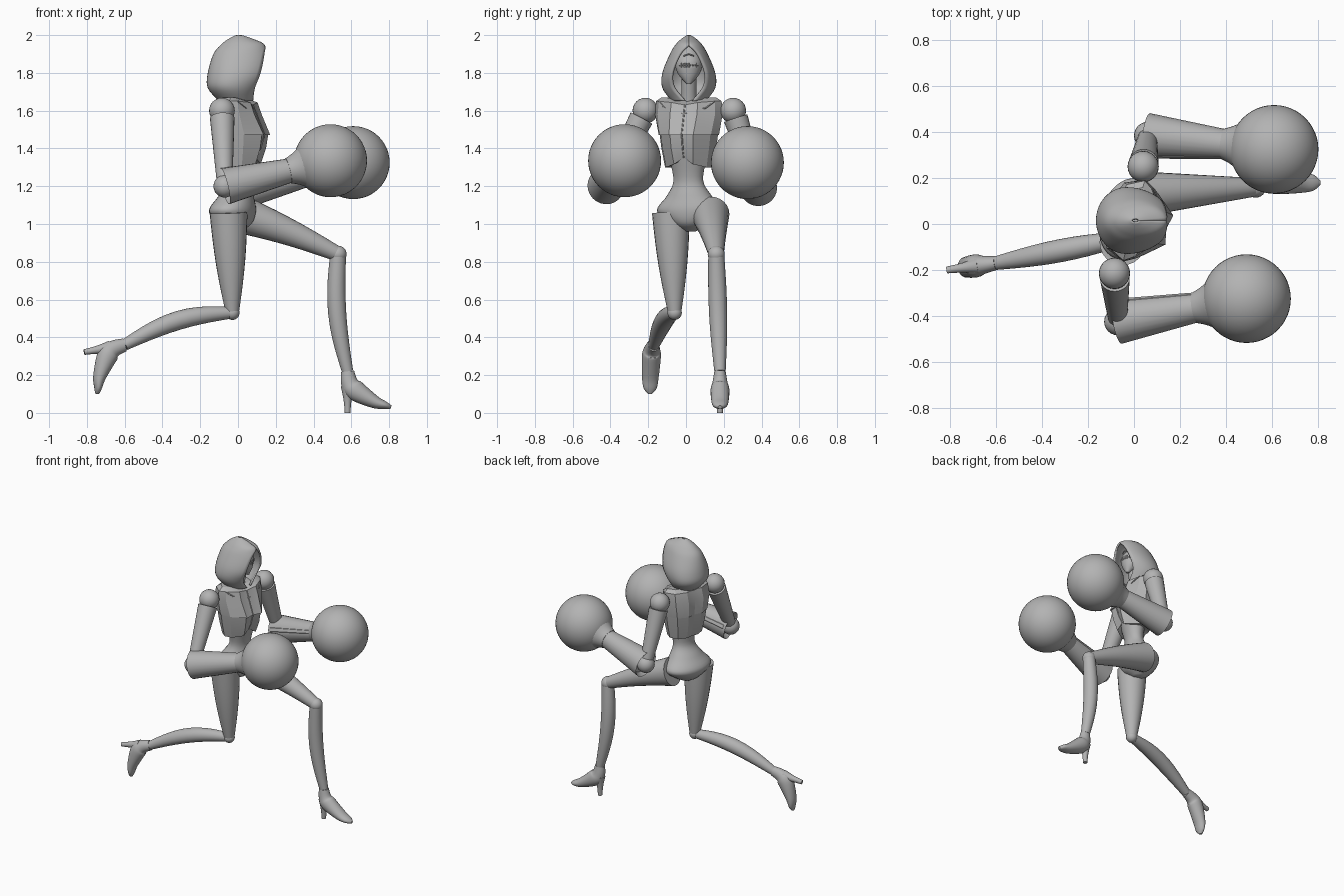
import bpy, bmesh
from math import sin, cos, asin, pi, tau, radians
from mathutils import Vector, Matrix

if "Cube" in bpy.data.objects:
    bpy.data.objects.remove(bpy.data.objects["Cube"])

# Single grey material
GREY = (0.45, 0.45, 0.45, 1)
grey = bpy.data.materials.new("plain_grey")
grey.use_nodes = True
grey.diffuse_color = GREY
grey.node_tree.nodes["Principled BSDF"].inputs["Base Color"].default_value = GREY


def finish(name, bm, angle):
    """Turn a bmesh into a named, shaded object."""
    mesh = bpy.data.meshes.new(name)
    bm.to_mesh(mesh)
    bm.free()
    mesh.materials.append(grey)
    obj = bpy.data.objects.new(name, mesh)
    bpy.context.collection.objects.link(obj)
    bpy.ops.object.select_all(action="DESELECT")
    obj.select_set(True)
    bpy.context.view_layer.objects.active = obj
    bpy.ops.object.shade_smooth_by_angle(angle=radians(angle))
    return obj


def skin(name, rings, angle=40, closed=True, hollow=False):
    """Bridge equal loops of points; closed loops get end caps."""
    bm = bmesh.new()
    loops = [[bm.verts.new(p) for p in ring] for ring in rings]
    count = len(loops[0])
    for low, high in zip(loops, loops[1:]):
        for i in range(count if closed else count - 1):
            j = (i + 1) % count
            bm.faces.new((low[i], low[j], high[j], high[i]))
    caps = [bm.faces.new(loops[k]) for k in (0, -1)] if closed else []
    bmesh.ops.recalc_face_normals(bm, faces=bm.faces)
    if hollow:
        bmesh.ops.inset_individual(bm, faces=caps[:1], thickness=0.02, depth=-0.03)
    return finish(name, bm, angle)


def spline(rows, steps=5):
    """Refine rows of numbers with a smooth curve through them."""
    rows = [Vector(row) for row in rows]
    padded = rows[:1] + rows + rows[-1:]
    out = []
    for a, b, c, d in zip(padded, padded[1:], padded[2:], padded[3:]):
        for k in range(steps):
            t = k / steps
            out.append(b + t / 2 * (c - a + t * (2 * a - 5 * b + 4 * c - d + t * (3 * b - a - 3 * c + d))))
    return out + rows[-1:]


def tube(name, rows, side="Y", sides=24, matrix=Matrix(), **options):
    """Oval tube along rows of x, y, z, radius to the side, radius across."""
    side = Vector([axis == side for axis in "XYZ"])
    points = [Vector(row[:3]) for row in rows]
    rings = []
    for i, (point, row) in enumerate(zip(points, rows)):
        along = (points[min(i + 1, len(points) - 1)] - points[max(i - 1, 0)]).normalized()
        u = (side - along * along.dot(side)).normalized()
        v = along.cross(u)
        rings.append([matrix @ (point + u * row[3] * cos(a) + v * row[4] * sin(a))
                      for a in (tau * k / sides for k in range(sides))])
    return skin(name, rings, **options)


def limb(name, start, end, first, last, bulge=0, bow=(0, 0, 0), steps=10, **options):
    """Tapered limb with a swelling and a bow at its middle."""
    rows = []
    for k in range(steps + 1):
        t = k / steps
        swell = sin(pi * t)
        radius = first + (last - first) * t + bulge * swell
        rows.append((*(start.lerp(end, t) + Vector(bow) * swell), radius, radius))
    return tube(name, rows, **options)


def rod(name, points, radius=0.004, side="Y"):
    return tube(name, [(*p, radius, radius) for p in points], side, sides=6)


def stack(name, rows, matrix, sides=32):
    """Upright body from rows of height, forward shift, half width, half depth."""
    angles = [tau * k / sides for k in range(sides)]
    return skin(name, [[matrix @ Vector((shift + deep * cos(a), wide * sin(a), z)) for a in angles]
                       for z, shift, wide, deep in spline(rows)])


def ball(name, centre, radius, segments=24):
    bm = bmesh.new()
    bmesh.ops.create_uvsphere(bm, u_segments=segments, v_segments=segments // 2, radius=radius,
                              matrix=Matrix.Translation(centre))
    return finish(name, bm, 60)


CENTRE = Matrix.Translation((0, 0.015, 0))
TWIST = CENTRE @ Matrix.Rotation(radians(-15), 4, "Z")


# Hood: rings left open at the face
def hood_ring(z, wide, back, front, gap, count=32):
    end = pi - asin(max(gap, 0) / wide)
    middle = (back + front) / 2
    reach = (front - middle) / -cos(end)
    ring = []
    for k in range(count + 1):
        a = end * (2 * k / count - 1)
        depth = middle - back if cos(a) > 0 else reach
        ring.append(CENTRE @ Vector((middle - depth * cos(a), wide * sin(a), z)))
    return ring


hood_rows = [(1.65, 0.09, -0.1, 0.08, 0.02), (1.72, 0.14, -0.16, 0.09, 0.08),
             (1.8, 0.14, -0.16, 0.12, 0.09), (1.9, 0.1, -0.13, 0.14, 0.05),
             (1.95, 0.07, -0.09, 0.14, 0), (1.98, 0.04, -0.05, 0.08, 0), (2, 0.01, -0.01, 0.02, 0)]
hood = skin("hood", [hood_ring(*row) for row in spline(hood_rows)], closed=False)
lining = hood.modifiers.new("lining", "SOLIDIFY")
lining.thickness = 0.012
lining.offset = -1

# Head, neck and stitched mask
stack("head", [(1.74, 0.07, 0.01, 0.01), (1.8, 0.04, 0.06, 0.06),
               (1.87, 0.02, 0.07, 0.08), (1.95, 0.01, 0.02, 0.02)], CENTRE)
stack("neck", [(1.62, -0.02, 0.05, 0.05), (1.68, 0, 0.04, 0.04), (1.78, 0.02, 0.04, 0.04)], CENTRE)
mask = [CENTRE @ Vector((0.025 + 0.08 * cos(a), 0.07 * sin(a), 1.84))
        for a in (k / 5 for k in range(-4, 5))]
rod("mask_seam", mask, side="Z")
rod("brow_ridge", [p + Vector((-0.01, 0, 0.06 - abs(k - 4) / 200)) for k, p in enumerate(mask)][2:7],
    side="Z")
for p in mask[1:-1]:
    rod("mask_stitch", [p + Vector((0, 0, h)) for h in (-0.012, 0.012)])

# Chest: angular armour mirrored about its centre line
def chest_ring(z, wide, front, back, arch=0):
    half = [(front, 0, arch), (front * 1.1, wide * 0.4, arch / 3), (front / 2, wide * 0.85, 0),
            (0, wide, 0), (back * 0.7, wide * 0.8, 0), (back, wide * 0.35, 0), (back * 0.9, 0, 0)]
    full = half + [(x, -y, h) for x, y, h in half[-2:0:-1]]
    return [TWIST @ Vector((x, y, z + h)) for x, y, h in full]


chest = [chest_ring(1.67, 0.15, 0.03, -0.07, -0.02), chest_ring(1.65, 0.18, 0.08, -0.1, -0.02),
         chest_ring(1.58, 0.185, 0.1, -0.12), chest_ring(1.47, 0.165, 0.145, -0.115)]
ribs = [chest_ring(1.475, 0.16, 0.135, -0.11), chest_ring(1.4, 0.15, 0.125, -0.1),
        chest_ring(1.3, 0.13, 0.1, -0.08, 0.05), chest_ring(1.31, 0.09, 0.08, -0.06, 0.05)]
skin("upper_chest", chest, angle=20)
skin("rib_plate", ribs, angle=20)
rod("chest_seam", [ring[0] for ring in chest[1:] + ribs[1:3]])
for k in (1, -1):
    rod("collar_seam", [chest[2][0], chest[2][k].lerp(chest[1][2 * k], 0.5), chest[1][2 * k]])

# Waist flowing into the pelvis
stack("waist_and_pelvis", [(1.35, 0.02, 0.1, 0.08), (1.23, 0.01, 0.08, 0.06), (1.15, -0.01, 0.12, 0.09),
                           (1.07, -0.03, 0.18, 0.12), (1, -0.02, 0.1, 0.09),
                           (0.96, -0.02, 0.03, 0.03)], TWIST)

# Arms: shoulder ball, upper arm, flared sleeve and round glove
arms = {"right": ((-0.085, -0.215, 1.6), (-0.07, -0.425, 1.2), (0.49, -0.325, 1.335)),
        "left": ((0.04, 0.25, 1.6), (0.06, 0.385, 1.19), (0.61, 0.325, 1.325))}
for label, joints in arms.items():
    shoulder, elbow, fist = map(Vector, joints)
    ball(label + "_shoulder", shoulder, 0.068)
    limb(label + "_upper_arm", shoulder.lerp(elbow, 0.1), elbow, 0.065, 0.04, side="X")
    ball(label + "_elbow", elbow, 0.06)
    wrist = elbow.lerp(fist, 0.6)
    limb(label + "_sleeve", elbow, wrist, 0.098, 0.065, steps=1, hollow=True)
    inward = Vector((0, -0.07 if label == "left" else 0.07, 0.02))
    limb(label + "_sleeve_strip", elbow + inward, wrist + inward * 0.6, 0.03, 0.025, steps=1, sides=8)
    limb(label + "_glove_cuff", wrist, elbow.lerp(fist, 0.8), 0.068, 0.14, bulge=-0.01)
    ball(label + "_glove", fist, 0.193, 48)

# Forward leg
hip, knee, left_ankle = map(Vector, ((0.02, 0.13, 1.05), (0.53, 0.16, 0.84), (0.58, 0.18, 0.22)))
limb("left_thigh", hip, knee, 0.1, 0.04, bow=(0, 0, 0.01))
ball("left_knee", knee, 0.045)
limb("left_shin", knee, left_ankle, 0.042, 0.03, bulge=0.012, bow=(-0.03, 0, 0))

# Trailing leg
hip, knee, right_ankle = map(Vector, ((-0.05, -0.08, 1.06), (-0.03, -0.06, 0.53), (-0.6, -0.17, 0.36)))
limb("right_thigh", hip, knee, 0.1, 0.035, bulge=0.01)
ball("right_knee", knee, 0.038)
limb("right_shin", knee, right_ankle, 0.03, 0.03, bulge=0.02, bow=(0, 0, 0.045))

# High-heeled shoes, shaped at the ankle and then posed
shoe = [(0, 0, 0, 0.03, 0.035), (0.01, 0, -0.06, 0.04, 0.045), (0.04, 0, -0.1, 0.05, 0.055),
        (0.14, 0, -0.16, 0.045, 0.035), (0.2, 0, -0.18, 0.035, 0.02), (0.23, 0, -0.19, 0.01, 0.01)]
poses = {"left": Matrix.Translation(left_ankle),
         "right": Matrix.Translation(right_ankle) @ Matrix.Rotation(radians(8), 4, "Z")
         @ Matrix.Rotation(radians(80), 4, "Y")}
for label, pose in poses.items():
    tube(label + "_shoe", spline(shoe), matrix=pose)
    limb(label + "_heel", Vector((0, 0, -0.08)), Vector((0, 0, -0.22)), 0.036, 0.015,
         bulge=-0.004, matrix=pose, sides=12)
